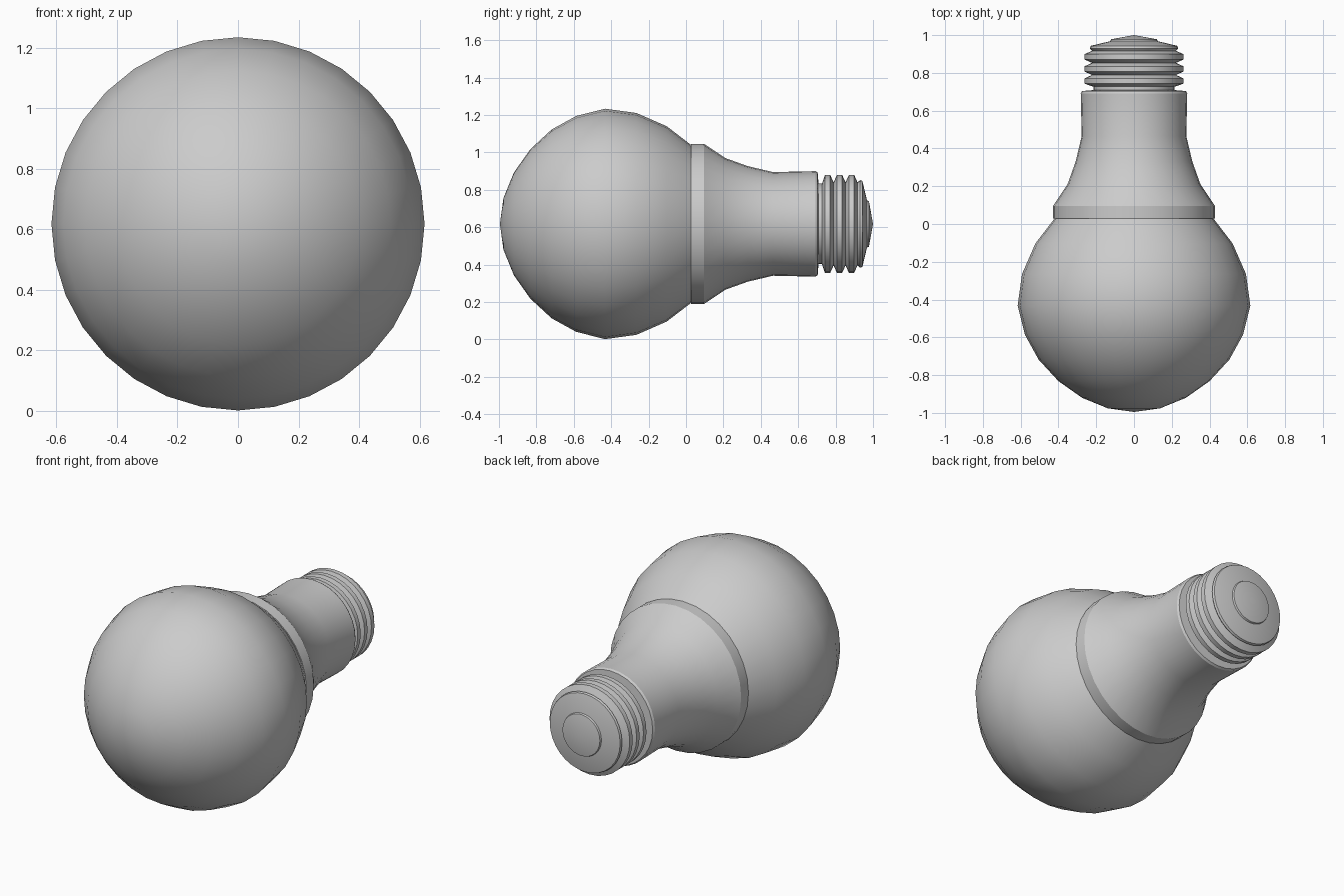
import bpy, bmesh, math

if "Cube" in bpy.data.objects:
    bpy.data.objects.remove(bpy.data.objects["Cube"])

SIDES = 32
AXIS_Z = 0.618


def lathe(name, profile, angle=30):
    """Spin (y, radius) points round the lengthwise axis."""
    bm = bmesh.new()
    rings = []
    for y, r in profile:
        if r == 0:
            rings.append([bm.verts.new((0, y, AXIS_Z))])
        else:
            rings.append([bm.verts.new((r * math.cos(a), y, AXIS_Z + r * math.sin(a)))
                          for a in (2 * math.pi * i / SIDES for i in range(SIDES))])
    for a, b in zip(rings, rings[1:]):
        for i in range(SIDES):
            j = (i + 1) % SIDES
            if len(a) == 1:
                bm.faces.new((a[0], b[i], b[j]))
            elif len(b) == 1:
                bm.faces.new((a[j], a[i], b[0]))
            else:
                bm.faces.new((a[i], b[i], b[j], a[j]))
    bmesh.ops.recalc_face_normals(bm, faces=bm.faces)
    mesh = bpy.data.meshes.new(name)
    bm.to_mesh(mesh)
    bm.free()
    ob = bpy.data.objects.new(name, mesh)
    bpy.context.collection.objects.link(ob)
    bpy.ops.object.select_all(action='DESELECT')
    ob.select_set(True)
    bpy.context.view_layer.objects.active = ob
    bpy.ops.object.shade_smooth_by_angle(angle=math.radians(angle))
    return ob


# Round globe
lathe("globe", [(-0.995, 0), (-0.976, 0.138), (-0.92, 0.275), (-0.832, 0.40),
                (-0.718, 0.505), (-0.587, 0.577), (-0.433, 0.616), (-0.265, 0.593),
                (-0.103, 0.522), (0.03, 0.42)])

# Collar band flowing into the neck, closed by the rear shoulder
lathe("neck", [(0.028, 0.415), (0.028, 0.428), (0.096, 0.428), (0.21, 0.352),
               (0.33, 0.309), (0.465, 0.277), (0.692, 0.282), (0.704, 0.275), (0.71, 0.2)])

# Screw base: three thread rings, then a rim and end cap
thread = [(0.705, 0.215), (0.727, 0.215)]
for centre in (0.757, 0.821, 0.885):
    thread += [(centre - 0.014, 0.262), (centre + 0.014, 0.262), (centre + 0.032, 0.222)]
thread += [(0.93, 0.234), (0.943, 0.23), (0.968, 0.125), (0.968, 0)]
lathe("screw_base", thread)

# End contact button
lathe("contact", [(0.96, 0.128), (0.978, 0.122), (1.0, 0)])
